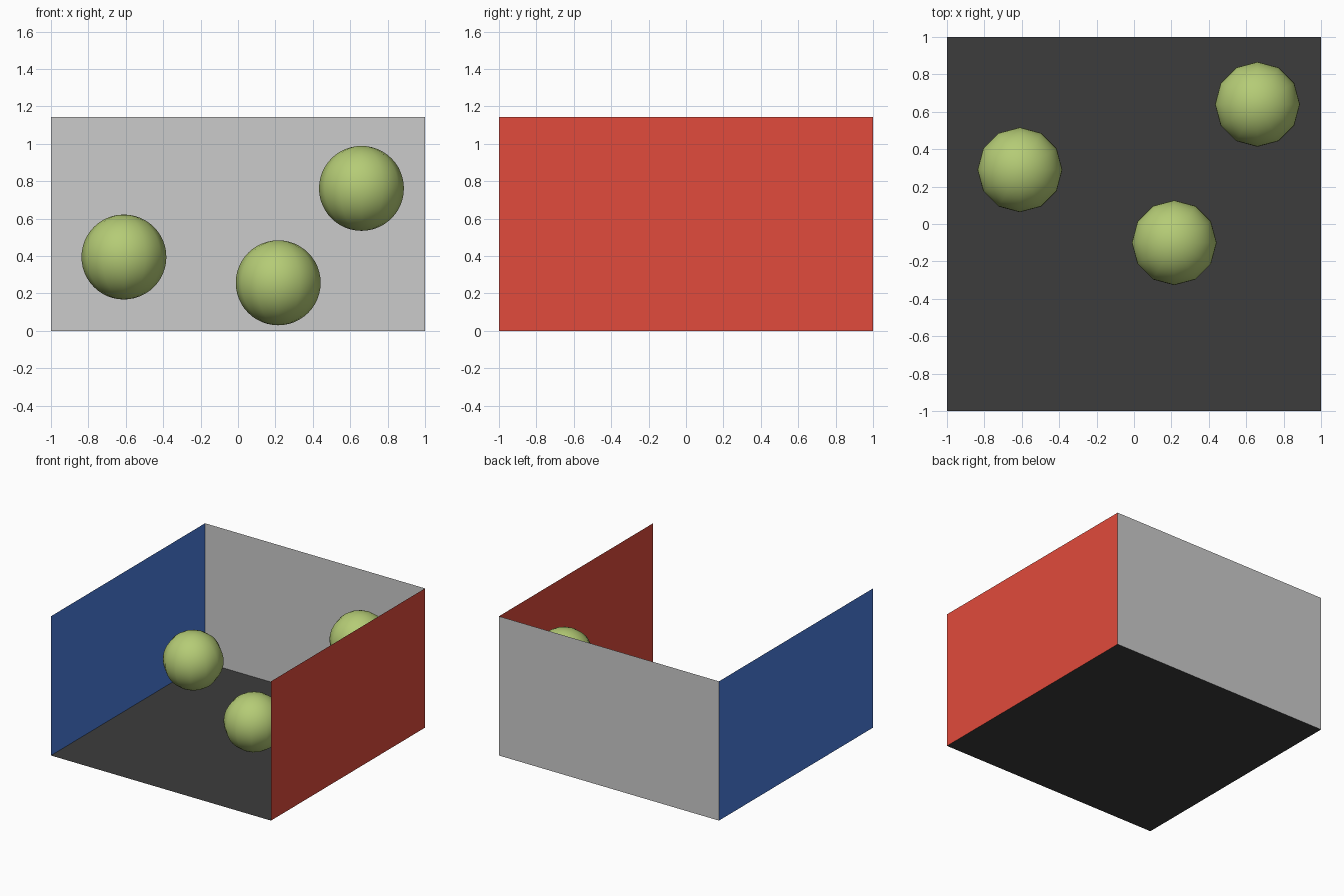
import bpy
from math import pi
from mathutils import Matrix

if "Cube" in bpy.data.objects:
    bpy.data.objects.remove(bpy.data.objects["Cube"])

HEIGHT = 1.144
RADIUS = 0.227


def material(name, rgb):
    mat = bpy.data.materials.new(name)
    mat.diffuse_color = (*rgb, 1)
    mat.use_nodes = True
    mat.node_tree.nodes["Principled BSDF"].inputs["Base Color"].default_value = mat.diffuse_color
    return mat


def panel(name, location, rotation, size, mat=None):
    """Thin single-sheet panel, facing into the room."""
    bpy.ops.mesh.primitive_plane_add(size=1, location=location)
    ob = bpy.context.object
    ob.name = name
    ob.data.transform(Matrix.Diagonal((size[0], size[1], 1, 1)))
    ob.rotation_euler = rotation
    if mat:
        ob.data.materials.append(mat)
    return ob


red = material("red", (0.75, 0.07, 0.045))
blue = material("blue", (0.07, 0.21, 0.75))
dark = material("dark", (0.045, 0.045, 0.045))
green = material("green", (0.46, 0.60, 0.18))

# Open room: floor, back wall and two coloured side walls
mid = HEIGHT / 2
panel("floor", (0, 0, 0), (0, 0, 0), (2, 2), dark)
panel("back_wall", (0, 1, mid), (pi / 2, 0, 0), (2, HEIGHT))
panel("left_wall", (-1, 0, mid), (0, pi / 2, 0), (HEIGHT, 2), blue)
panel("right_wall", (1, 0, mid), (0, -pi / 2, 0), (HEIGHT, 2), red)

# Floating balls: twelve segments around, fine rings from pole to pole
balls = {
    "left_ball": (-0.61, 0.29, 0.395),
    "front_ball": (0.215, -0.10, 0.257),
    "right_ball": (0.66, 0.64, 0.762),
}
for name, centre in balls.items():
    bpy.ops.mesh.primitive_uv_sphere_add(segments=12, ring_count=24,
                                         radius=RADIUS, location=centre)
    ball = bpy.context.object
    ball.name = name
    ball.data.materials.append(green)
    bpy.ops.object.shade_smooth()
